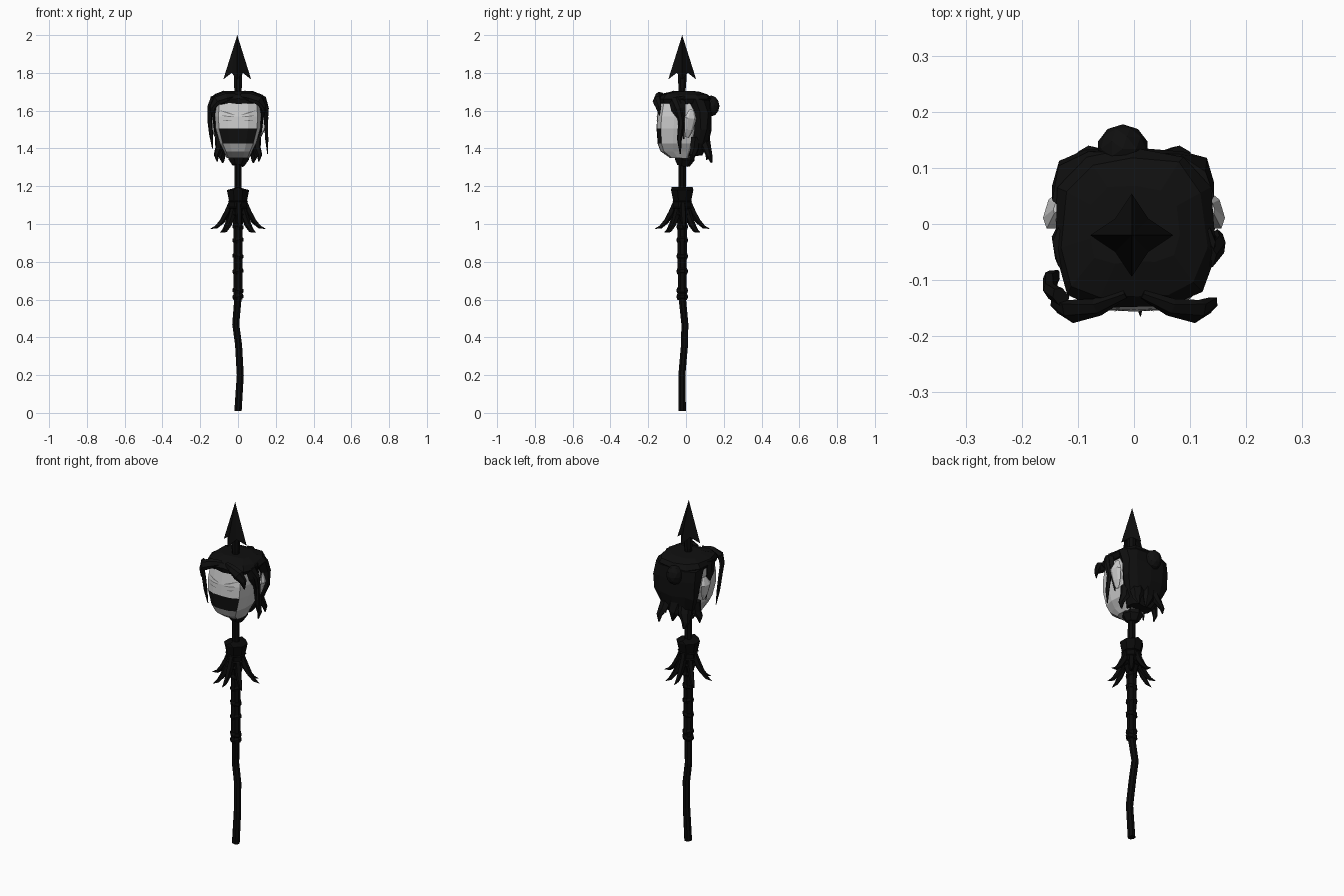
import bpy, bmesh, math, random
from mathutils import Vector
from mathutils.bvhtree import BVHTree

random.seed(4)
if "Cube" in bpy.data.objects:
    bpy.data.objects.remove(bpy.data.objects["Cube"], do_unlink=True)


def material(name, value):
    m = bpy.data.materials.new(name)
    m.use_nodes = True
    colour = (value, value, value, 1)
    m.diffuse_color = colour
    m.node_tree.nodes["Principled BSDF"].inputs["Base Color"].default_value = colour
    return m


hair = material("hair black", 0.005)
wood = material("dark wood", 0.003)
iron = material("dark iron", 0.004)
skin = material("pale skin", 0.6)
jaw = material("jaw skin", 0.42)
crease = material("crease grey", 0.2)


def finish(name, bm, *mats):
    bmesh.ops.recalc_face_normals(bm, faces=bm.faces)
    mesh = bpy.data.meshes.new(name)
    bm.to_mesh(mesh)
    bm.free()
    for m in mats:
        mesh.materials.append(m)
    obj = bpy.data.objects.new(name, mesh)
    bpy.context.collection.objects.link(obj)
    return obj


def skin_rings(rings):
    """Bridge closed rings of points and cap both ends."""
    bm = bmesh.new()
    rows = [[bm.verts.new(p) for p in ring] for ring in rings]
    n = len(rows[0])
    for a, b in zip(rows, rows[1:]):
        for i in range(n):
            j = (i + 1) % n
            bm.faces.new((a[i], a[j], b[j], b[i]))
    bm.faces.new(rows[0][::-1])
    bm.faces.new(rows[-1])
    return bm


def tube(name, path, radii, mat, sides=8, flat=1.0):
    """Faceted tube along a path; flat squashes it along its outward side."""
    pts = [Vector(p) for p in path]
    rings = []
    for i, p in enumerate(pts):
        t = (pts[min(i + 1, len(pts) - 1)] - pts[max(i - 1, 0)]).normalized()
        out = Vector((p.x, p.y + 0.02, 0))
        if out.length < 0.03:
            out = Vector((0, -1, 0))
        out = (out - t * out.dot(t)).normalized()
        side = t.cross(out)
        angles = [math.tau * (k + 0.5) / sides for k in range(sides)]
        rings.append([p + radii[i] * (out * math.cos(a) * flat + side * math.sin(a)) for a in angles])
    return finish(name, skin_rings(rings), mat)


# Half outline of a skull section, front to back, then mirrored
HALF = [(0, -1), (0.45, -0.98), (0.85, -0.82), (1, -0.3), (0.95, 0.5), (0.6, 0.9), (0, 1)]
OUTLINE = HALF + [(-x, y) for x, y in HALF[-2:0:-1]]


def section_loft(levels, jitter=0.0):
    """Each level is height, half width, front y, back y."""
    def wob():
        return random.uniform(-jitter, jitter)
    return skin_rings([[(x * w + wob(), (f + b) / 2 + y * (b - f) / 2 + wob(), z + wob())
                        for x, y in OUTLINE] for z, w, f, b in levels])


# Shaft, gently crooked in its lower half
tube("shaft",
     [(0, -0.02, 0.01), (0.012, -0.022, 0.2), (0.003, -0.008, 0.36), (-0.012, -0.006, 0.47),
      (0, -0.02, 0.61), (0, -0.02, 1.1), (0, -0.02, 1.84)],
     [0.021, 0.02, 0.02, 0.02, 0.021, 0.021, 0.02], wood)

# Grip wrapping with raised bands
tube("grip", [(0, -0.02, 0.6), (0, -0.02, 1.06)], [0.025, 0.027], wood)
for i, z in enumerate((0.615, 0.648, 0.75, 0.83, 0.915, 0.985)):
    tilt = 0.004 * (-1) ** i
    tube("grip_band_%d" % (i + 1),
         [(tilt, -0.02, z - 0.014), (0, -0.02, z), (-tilt, -0.02, z + 0.014)],
         [0.027, 0.033, 0.027], wood)

# Flared collar with cords
tube("collar", [(0, -0.02, z) for z in (1.0, 1.08, 1.12, 1.18, 1.195, 1.18)],
     [0.028, 0.05, 0.051, 0.064, 0.06, 0.03], wood)
for i, z in enumerate((1.05, 1.085, 1.12)):
    tube("collar_cord_%d" % (i + 1), [(0, -0.02, z - 0.01), (0, -0.02, z), (0, -0.02, z + 0.01)],
         [0.042, 0.057, 0.045], wood)

# Ring of curved claws under the collar, alternating long and short
for i in range(8):
    a = math.tau * i / 8 + 0.08
    reach = 1.0 if i % 2 == 0 else 0.86
    drop = 0.0 if i % 2 == 0 else 0.02
    curve = ((0.035, 1.12), (0.058, 1.06), (0.085, 1.015), (0.115, 0.985), (0.145, 0.975))
    tube("claw_%d" % (i + 1),
         [(r * reach * math.cos(a), -0.02 + r * reach * math.sin(a), z - drop) for r, z in curve],
         [0.014, 0.018, 0.015, 0.01, 0.001], wood, 5)

# Four-barbed spear point with a hollow base
bm = bmesh.new()
tip = bm.verts.new((-0.004, -0.02, 2.0))
root = bm.verts.new((-0.004, -0.02, 1.83))
rim = []
for k in range(8):
    a = math.tau * k / 8
    r, z = (0.074, 1.765) if k % 2 == 0 else (0.042, 1.8)
    rim.append(bm.verts.new((-0.004 + r * math.cos(a), -0.02 + r * math.sin(a), z)))
for k in range(8):
    bm.faces.new((tip, rim[k], rim[(k + 1) % 8]))
    bm.faces.new((root, rim[(k + 1) % 8], rim[k]))
finish("spear_point", bm, iron)
tube("point_socket", [(0, -0.02, 1.72), (0, -0.02, 1.84)], [0.022, 0.026], iron)

# Head, with the jaw and the wide dark mouth set by face position
bm = section_loft([(1.35, 0.06, -0.085, 0.03), (1.385, 0.075, -0.135, 0.06),
                   (1.425, 0.095, -0.15, 0.08), (1.505, 0.118, -0.156, 0.1),
                   (1.57, 0.122, -0.153, 0.11), (1.65, 0.115, -0.138, 0.11), (1.68, 0.08, -0.09, 0.08)])
for f in bm.faces:
    c = f.calc_center_median()
    if c.z < 1.43:
        f.material_index = 1
    elif c.z < 1.5 and c.y < -0.125:
        f.material_index = 2
bm.normal_update()
face_tree = BVHTree.FromBMesh(bm)
finish("head", bm, skin, jaw, hair)
tube("neck_stump", [(0, -0.015, 1.31), (0.004, -0.01, 1.34), (0, -0.01, 1.38)], [0.035, 0.055, 0.055], hair, 7)


def face_line(name, start, end, width):
    """Thin painted line laid on the face."""
    bm = bmesh.new()
    rows = []
    for i in range(7):
        t = i / 6
        x = start[0] + (end[0] - start[0]) * t
        z = start[1] + (end[1] - start[1]) * t
        w = width * (0.3 + 0.7 * math.sin(math.pi * t))
        row = []
        for dz in (-w / 2, w / 2):
            hit = face_tree.ray_cast(Vector((x, -1, z + dz)), Vector((0, 1, 0)))[0]
            row.append(bm.verts.new(hit + Vector((0, -0.003, 0))))
        rows.append(row)
    for a, b in zip(rows, rows[1:]):
        bm.faces.new((a[0], b[0], b[1], a[1]))
    finish(name, bm, crease)


# Brows, eyes, and ears
for side, s in (("left", 1), ("right", -1)):
    face_line(side + "_brow", (s * 0.018, 1.577), (s * 0.092, 1.6), 0.007)
    face_line(side + "_eyelid", (s * 0.022, 1.567), (s * 0.085, 1.573), 0.005)
    face_line(side + "_under_eye", (s * 0.03, 1.545), (s * 0.08, 1.55), 0.004)
    tube(side + "_ear", [(s * 0.118, 0.005, 1.46), (s * 0.132, 0.015, 1.5),
                         (s * 0.146, 0.024, 1.56), (s * 0.138, 0.03, 1.605)],
         [0.01, 0.024, 0.034, 0.012], skin, 6, 0.4)

# Hair mass: crown over the skull and a fuller back
finish("crown_hair", section_loft(
    [(1.637, 0.128, -0.142, 0.12), (1.66, 0.143, -0.15, 0.135),
     (1.685, 0.128, -0.13, 0.12), (1.702, 0.08, -0.07, 0.07)], 0.004), hair)
finish("back_hair", section_loft(
    [(1.36, 0.065, 0.0, 0.085), (1.42, 0.105, 0.03, 0.115), (1.5, 0.132, 0.04, 0.135),
     (1.59, 0.142, 0.035, 0.14), (1.66, 0.14, 0.0, 0.13)], 0.006), hair)
bm = bmesh.new()
bmesh.ops.create_icosphere(bm, subdivisions=2, radius=0.046)
for v in bm.verts:
    v.co = Vector((v.co.x, v.co.y * 0.95, v.co.z * 1.2)) + Vector((-0.02, 0.134, 1.625))
finish("hair_bun", bm, hair)

# Sideburn hair, parted fringe, hanging side strands and nape tails
for side, s in (("left", 1), ("right", -1)):
    tube(side + "_temple_hair", [(s * 0.125, -0.05, 1.67), (s * 0.13, -0.04, 1.61),
                                 (s * 0.127, -0.02, 1.55), (s * 0.12, -0.012, 1.45)],
         [0.045, 0.04, 0.018, 0.003], hair, 6, 0.4)
    tube(side + "_fringe", [(s * 0.015, -0.125, 1.682), (s * 0.065, -0.148, 1.675),
                            (s * 0.112, -0.156, 1.655), (s * 0.135, -0.145, 1.62),
                            (s * 0.14, -0.14, 1.575)],
         [0.014, 0.026, 0.03, 0.02, 0.003], hair, 6, 0.6)
    tube(side + "_nape_tail", [(s * 0.06, 0.09, 1.45), (s * 0.07, 0.11, 1.4),
                               (s * 0.085, 0.125, 1.36), (s * 0.08, 0.135, 1.325)],
         [0.04, 0.035, 0.022, 0.006], hair, 6, 0.6)
    tube(side + "_neck_lock", [(s * 0.1, 0.05, 1.46), (s * 0.1, 0.045, 1.4),
                               (s * 0.115, 0.035, 1.365), (s * 0.11, 0.03, 1.33)],
         [0.028, 0.026, 0.018, 0.004], hair, 6, 0.7)
tube("right_long_strand", [(-0.13, -0.13, 1.665), (-0.148, -0.12, 1.62), (-0.15, -0.1, 1.55),
                           (-0.143, -0.095, 1.48), (-0.135, -0.085, 1.4)],
     [0.02, 0.018, 0.016, 0.014, 0.003], hair, 6, 0.7)
tube("left_long_strand", [(0.13, -0.06, 1.665), (0.15, -0.04, 1.61), (0.148, -0.025, 1.54),
                          (0.152, -0.035, 1.45), (0.157, -0.03, 1.37)],
     [0.025, 0.02, 0.016, 0.013, 0.003], hair, 6, 0.7)
tube("back_tail", [(-0.01, 0.1, 1.46), (0, 0.115, 1.4), (0.01, 0.11, 1.34)],
     [0.045, 0.035, 0.006], hair, 6, 0.6)
